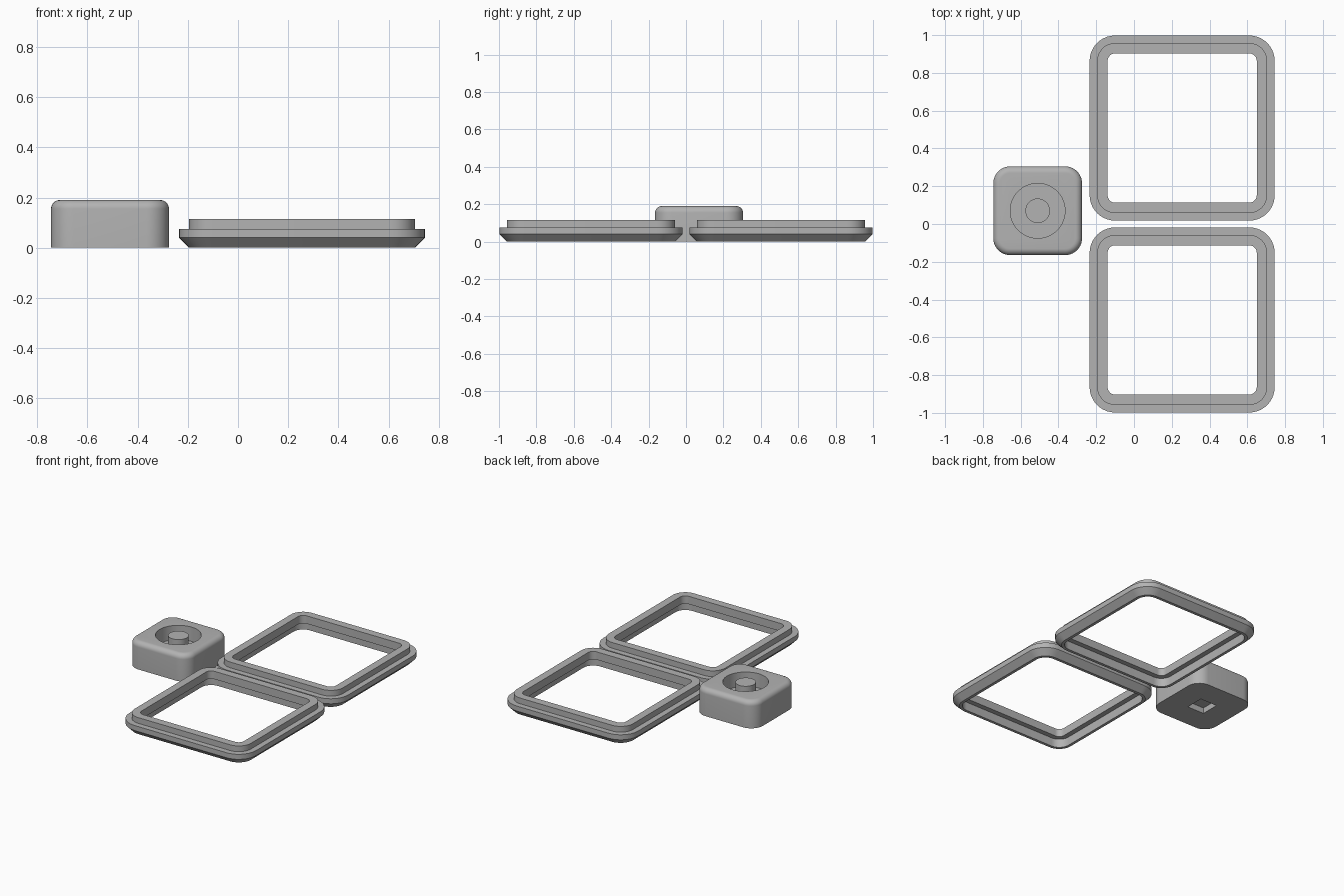
import bpy, bmesh, math

if "Cube" in bpy.data.objects:
    bpy.data.objects.remove(bpy.data.objects["Cube"])

grey = bpy.data.materials.new("plain grey")
grey.diffuse_color = (0.45, 0.45, 0.45, 1)
grey.use_nodes = True
grey.node_tree.nodes["Principled BSDF"].inputs["Base Color"].default_value = grey.diffuse_color


def rounded_loop(bm, cx, cy, half, radius, z, seg=10):
    """One rounded-square ring of vertices."""
    verts = []
    for quarter in range(4):
        mid = math.radians(45 + 90 * quarter)
        ox = math.copysign(half - radius, math.cos(mid))
        oy = math.copysign(half - radius, math.sin(mid))
        for i in range(seg + 1):
            a = math.radians(90 * quarter + 90 * i / seg)
            verts.append(bm.verts.new((cx + ox + radius * math.cos(a),
                                       cy + oy + radius * math.sin(a), z)))
    return verts


def sweep(name, cx, cy, half, radius, profile, closed):
    """Sweep an (inset, height) profile round a rounded square."""
    bm = bmesh.new()
    rings = [rounded_loop(bm, cx, cy, half - d, radius - d, z) for d, z in profile]
    n = len(rings[0])
    pairs = list(zip(rings, rings[1:]))
    if closed:
        pairs.append((rings[-1], rings[0]))
    else:
        bm.faces.new(rings[0])
        bm.faces.new(rings[-1])
    for a, b in pairs:
        for i in range(n):
            j = (i + 1) % n
            bm.faces.new((a[i], a[j], b[j], b[i]))
    bmesh.ops.recalc_face_normals(bm, faces=bm.faces)
    mesh = bpy.data.meshes.new(name)
    bm.to_mesh(mesh)
    bm.free()
    ob = bpy.data.objects.new(name, mesh)
    bpy.context.collection.objects.link(ob)
    mesh.materials.append(grey)
    return ob


def activate(ob):
    bpy.ops.object.select_all(action='DESELECT')
    ob.select_set(True)
    bpy.context.view_layer.objects.active = ob


def smooth(ob):
    activate(ob)
    bpy.ops.object.shade_smooth_by_angle(angle=math.radians(30))


def cylinder(name, r, z0, z1):
    bpy.ops.mesh.primitive_cylinder_add(vertices=64, radius=r, depth=z1 - z0,
                                        location=(BX, BY, (z0 + z1) / 2))
    ob = bpy.context.object
    ob.name = name
    ob.data.materials.append(grey)
    return ob


def cut(ob, cutter):
    activate(ob)
    mod = ob.modifiers.new("cut", 'BOOLEAN')
    mod.operation = 'DIFFERENCE'
    mod.solver = 'EXACT'
    mod.object = cutter
    bpy.ops.object.modifier_apply(modifier=mod.name)
    bpy.data.objects.remove(cutter)


# Two stacking frames: chamfered foot, raised lip, undercut inside
frame_profile = [(0.04, 0), (0, 0.04), (0, 0.075), (0.04, 0.075), (0.04, 0.115),
                 (0.095, 0.115), (0.095, 0.06), (0.06, 0.06), (0.06, 0)]
for name, y in (("rear_frame", 0.508), ("front_frame", -0.508)):
    smooth(sweep(name, 0.255, y, 0.49, 0.135, frame_profile, True))

# Block with a rounded top edge
BX, BY, H, F = -0.51, 0.07, 0.19, 0.035
block_profile = [(0, 0)] + [(F - F * math.cos(a), H - F + F * math.sin(a))
                            for a in (math.radians(90 * i / 8) for i in range(9))]
block = sweep("block", BX, BY, 0.235, 0.09, block_profile, False)

# Round well in the top, square pocket in the underside
cut(block, cylinder("well_cutter", 0.145, 0.09, 0.3))
bpy.ops.mesh.primitive_cube_add(size=1, location=(BX, BY, 0))
pocket = bpy.context.object
pocket.scale = (0.13, 0.13, 0.08)
bpy.ops.object.transform_apply(location=False, rotation=False, scale=True)
pocket.data.materials.append(grey)
cut(block, pocket)
smooth(block)

# Post standing in the well
smooth(cylinder("well_post", 0.065, 0.085, 0.188))
